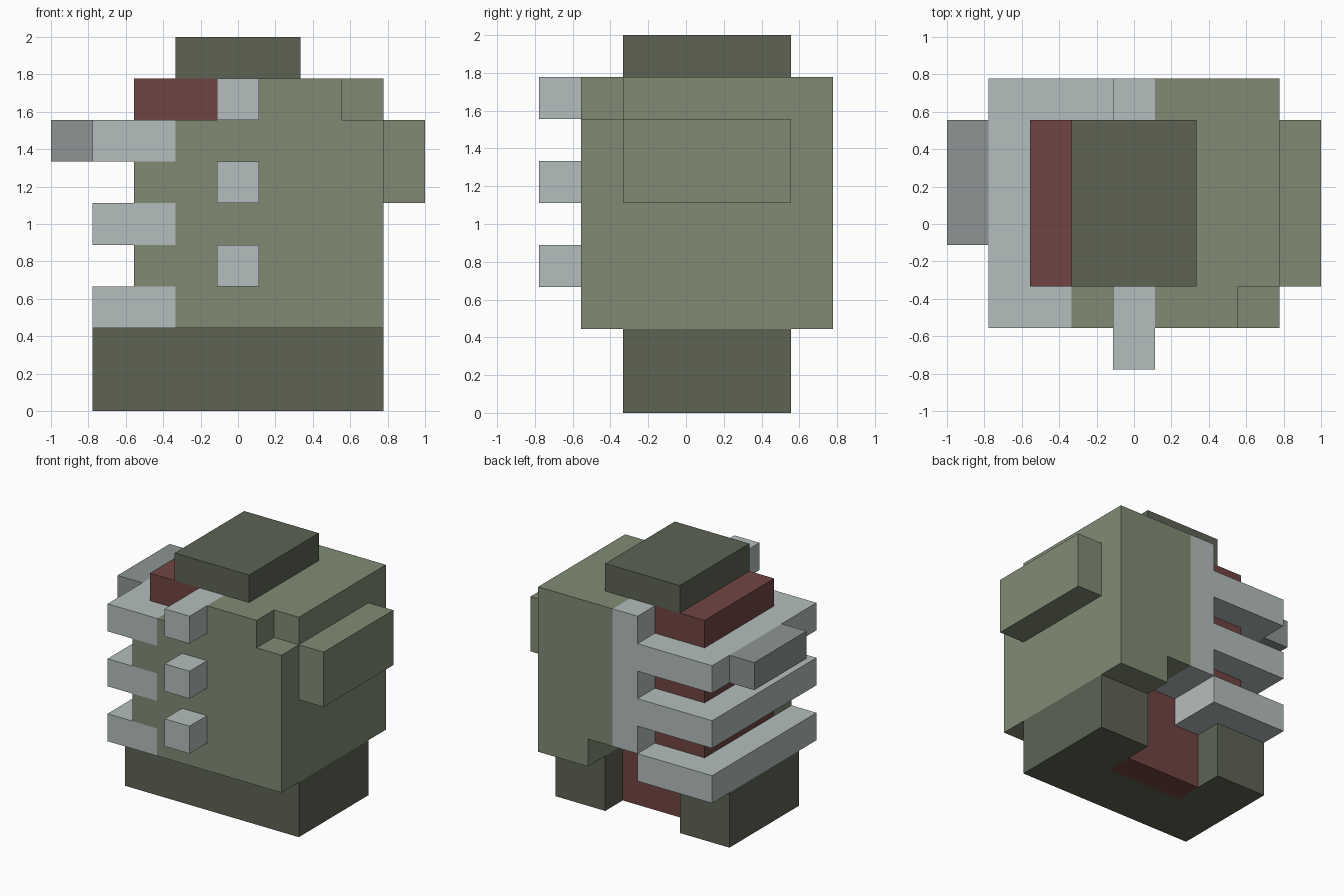
import bpy, bmesh
from mathutils import Vector

if "Cube" in bpy.data.objects:
    bpy.data.objects.remove(bpy.data.objects["Cube"])

U = 2 / 9                               # block size
ORIGIN = Vector((-1, -3.5 * U, 0))


def material(name, rgb):
    def lin(c):
        c /= 255
        return c / 12.92 if c <= 0.04045 else ((c + 0.055) / 1.055) ** 2.4
    m = bpy.data.materials.new(name)
    m.diffuse_color = (*[lin(c) for c in rgb], 1)
    m.use_nodes = True
    m.node_tree.nodes["Principled BSDF"].inputs["Base Color"].default_value = m.diffuse_color
    return m


olive = material("olive", (129, 139, 116))
dark_olive = material("dark olive", (93, 99, 84))
red = material("dark red", (112, 69, 65))
pale = material("pale grey", (181, 190, 189))
grey = material("mid grey", (142, 148, 148))

cells = {}                              # block position -> part name
parts = {}                              # part name -> material


def fill(part, mat, x, y, z):
    parts[part] = mat
    for i in range(*x):
        for j in range(*y):
            for k in range(*z):
                cells[i, j, k] = part


def carve(x, y, z):
    for i in range(*x):
        for j in range(*y):
            for k in range(*z):
                cells.pop((i, j, k), None)


# inner core, hips and torso shell
fill("inner_core", red, (2, 6), (2, 6), (2, 8))
fill("hips", dark_olive, (1, 8), (2, 6), (0, 2))
fill("inner_core", red, (3, 6), (4, 5), (0, 2))
fill("torso_shell", olive, (5, 8), (1, 7), (2, 8))
fill("torso_shell", olive, (2, 5), (1, 2), (2, 7))
fill("inner_core", red, (5, 6), (2, 6), (2, 7))

# notches in the shoulder, the lower back and the hips
carve((7, 8), (1, 2), (7, 8))
carve((3, 6), (5, 6), (0, 2))
carve((4, 6), (5, 7), (2, 3))

# neck plate and shoulder stub
fill("neck_plate", dark_olive, (3, 6), (2, 6), (8, 9))
fill("shoulder", olive, (8, 9), (2, 6), (5, 7))

# exposed bones: spine, wrapping ribs, chest studs, arm stump
fill("spine", pale, (4, 5), (6, 7), (3, 8))
fill("spine", pale, (4, 5), (5, 6), (3, 4))
fill("torso_shell", olive, (5, 6), (5, 6), (3, 4))
for z in (2, 4, 6):
    fill("ribs", pale, (1, 2), (1, 7), (z, z + 1))
    fill("ribs", pale, (1, 3), (1, 2), (z, z + 1))
    fill("ribs", pale, (1, 4), (6, 7), (z, z + 1))
fill("ribs", pale, (3, 4), (5, 6), (2, 3))
for z in (3, 5, 7):
    fill("chest_studs", pale, (4, 5), (0, 2), (z, z + 1))
fill("arm_stump", grey, (0, 1), (3, 6), (6, 7))


# turn each part into a mesh of its exposed block faces
for part, mat in parts.items():
    bm = bmesh.new()
    for cell, owner in cells.items():
        if owner != part:
            continue
        for axis in range(3):
            for side in (0, 1):
                beside = list(cell)
                beside[axis] += 2 * side - 1
                if tuple(beside) in cells:
                    continue
                corners = []
                for a, b in ((0, 0), (1, 0), (1, 1), (0, 1)):
                    p = Vector(cell)
                    p[axis] += side
                    p[(axis + 1) % 3] += a
                    p[(axis + 2) % 3] += b
                    corners.append(bm.verts.new(ORIGIN + p * U))
                bm.faces.new(corners if side else corners[::-1])
    bmesh.ops.remove_doubles(bm, verts=bm.verts, dist=1e-4)
    bmesh.ops.dissolve_limit(bm, angle_limit=0.01, verts=bm.verts, edges=bm.edges)
    mesh = bpy.data.meshes.new(part)
    bm.to_mesh(mesh)
    bm.free()
    mesh.materials.append(mat)
    bpy.context.collection.objects.link(bpy.data.objects.new(part, mesh))
